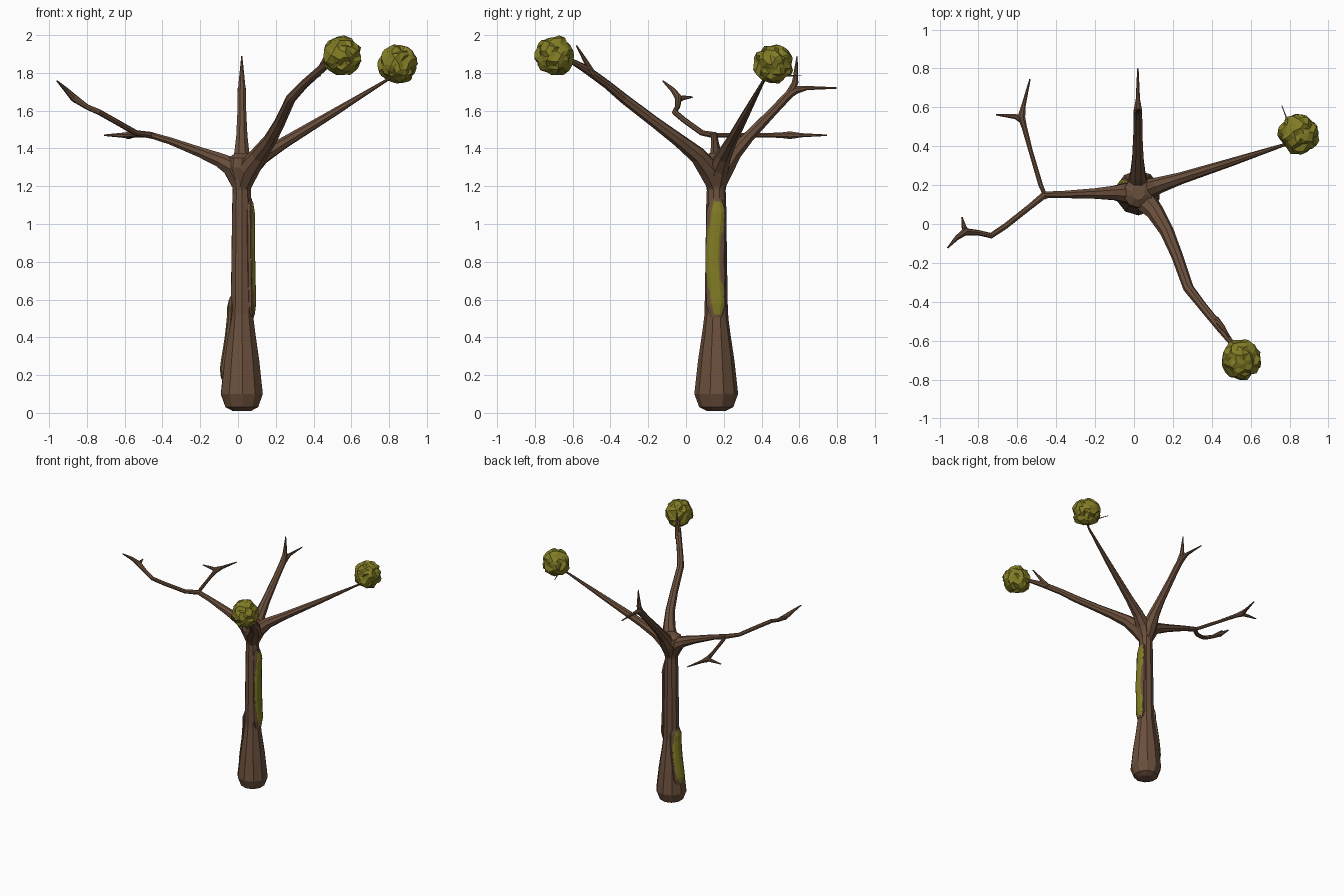
import bpy, bmesh, math, random
from mathutils import Vector

random.seed(4)
CX, CY = 0.02, 0.16  # trunk axis


def material(name, rgb):
    m = bpy.data.materials.new(name)
    m.diffuse_color = (*rgb, 1)
    return m


BARK = material("bark", (0.147, 0.080, 0.046))
MOSS = material("moss", (0.22, 0.20, 0.018))


def make_object(name, bm, mat):
    bmesh.ops.recalc_face_normals(bm, faces=bm.faces)
    me = bpy.data.meshes.new(name)
    bm.to_mesh(me)
    bm.free()
    me.materials.append(mat)
    ob = bpy.data.objects.new(name, me)
    bpy.context.collection.objects.link(ob)
    return ob


def add_tube(bm, pts, sides=8, depth=1.0, side_dir=(1, 0.03, 0)):
    """Tapered tube through (x, y, z, radius) points; depth flattens the section."""
    pos = [Vector(p[:3]) for p in pts]
    n = Vector(side_dir)
    rings = []
    for i, p in enumerate(pos):
        a, b = pos[max(i - 1, 0)], pos[min(i + 1, len(pos) - 1)]
        t = (b - a).normalized()
        if i == 0 and abs(n.normalized().dot(t)) > 0.85:
            n = Vector((0, 1, 0.1))
        n = (n - t * n.dot(t)).normalized()
        m = t.cross(n)
        r = pts[i][3]
        rings.append([bm.verts.new(p + r * (math.cos(w) * n + depth * math.sin(w) * m))
                      for w in (math.tau * (k + 0.5) / sides for k in range(sides))])
    for lo, hi in zip(rings, rings[1:]):
        for k in range(sides):
            j = (k + 1) % sides
            bm.faces.new((lo[k], lo[j], hi[j], hi[k]))
    bm.faces.new(rings[0][::-1])
    bm.faces.new(rings[-1])


def branch(name, *paths, sides=8):
    bm = bmesh.new()
    for p in paths:
        add_tube(bm, p, sides)
    return make_object(name, bm, BARK)


# Trunk: swollen foot, slim stem, flared crotch
PROFILE = [(0.01, 0.05), (0.03, 0.09), (0.10, 0.116), (0.28, 0.096), (0.42, 0.075),
           (0.52, 0.062), (0.75, 0.058), (1.10, 0.053), (1.18, 0.050), (1.24, 0.060),
           (1.30, 0.082), (1.35, 0.075), (1.375, 0.035)]
branch("trunk", [(CX, CY, z, r) for z, r in PROFILE], sides=10)


def trunk_radius(z):
    for (z0, r0), (z1, r1) in zip(PROFILE, PROFILE[1:]):
        if z <= z1:
            return r0 + (r1 - r0) * (z - z0) / (z1 - z0)
    return PROFILE[-1][1]


# Moss strips, each set in a slightly wider bark pad
def strip(name, mat, angle, z0, z1, width, depth, lift, wobble):
    d = Vector((math.cos(angle), math.sin(angle), 0))
    s = Vector((-d.y, d.x, 0))
    pts = []
    steps = 10
    for i in range(steps + 1):
        f = i / steps
        z = z0 + (z1 - z0) * f
        p = Vector((CX, CY, z)) + d * (trunk_radius(z) + lift) + s * wobble * math.cos(f * math.tau)
        pts.append((*p, width * (0.6 if i in (0, steps) else 1)))
    bm = bmesh.new()
    add_tube(bm, pts, 10, depth / width, s)
    make_object(name, bm, mat)


for side, ang, z0, z1, wob in (("right", -0.08, 0.52, 1.12, 0.009),
                               ("left", 2.85, 0.19, 0.60, 0.006)):
    strip(side + "_bark_pad", BARK, ang, z0 - 0.015, z1 + 0.015, 0.052, 0.022, -0.012, 0.003)
    strip(side + "_moss_strip", MOSS, ang, z0, z1, 0.042, 0.021, -0.006, wob)

# Main branches, all starting inside the crotch
ROOT = (CX, CY, 1.19, 0.045)
branch("right_branch",
       [ROOT, (0.06, 0.175, 1.295, 0.055), (0.13, 0.20, 1.36, 0.042), (0.24, 0.235, 1.428, 0.031),
        (0.50, 0.318, 1.585, 0.021), (0.78, 0.41, 1.757, 0.008), (0.85, 0.45, 1.80, 0.005)],
       [(0.80, 0.42, 1.77, 0.006), (0.79, 0.53, 1.785, 0.004), (0.76, 0.61, 1.785, 0.002)])

branch("front_branch",
       [ROOT, (0.055, 0.12, 1.29, 0.060), (0.11, 0.06, 1.365, 0.046), (0.17, -0.04, 1.445, 0.036),
        (0.22, -0.16, 1.535, 0.030), (0.28, -0.33, 1.665, 0.027), (0.35, -0.42, 1.74, 0.023),
        (0.44, -0.53, 1.82, 0.022), (0.50, -0.61, 1.865, 0.014), (0.55, -0.68, 1.89, 0.008)],
       [(0.42, -0.49, 1.79, 0.018), (0.455, -0.53, 1.86, 0.013), (0.49, -0.58, 1.945, 0.004)])

branch("back_branch",
       [ROOT, (CX, 0.20, 1.295, 0.058), (CX, 0.255, 1.375, 0.042), (CX, 0.33, 1.46, 0.032),
        (CX, 0.46, 1.595, 0.025), (CX, 0.55, 1.69, 0.024), (CX, 0.578, 1.75, 0.018),
        (CX, 0.588, 1.89, 0.003)],
       [(CX, 0.54, 1.68, 0.022), (CX, 0.58, 1.71, 0.024), (CX, 0.64, 1.72, 0.012),
        (CX, 0.80, 1.72, 0.004)])

FORK = (-0.46, 0.15, 1.47, 0.018)
branch("left_branch",
       [ROOT, (-0.03, 0.16, 1.305, 0.058), (-0.10, 0.16, 1.34, 0.040), (-0.20, 0.157, 1.38, 0.029),
        (-0.36, 0.152, 1.44, 0.020), FORK, (-0.475, 0.145, 1.472, 0.010)])

branch("left_back_twig",
       [(-0.45, 0.13, 1.47, 0.010), (-0.48, 0.20, 1.47, 0.013), (-0.53, 0.37, 1.47, 0.012),
        (-0.565, 0.50, 1.47, 0.015), (-0.58, 0.55, 1.47, 0.022), (-0.568, 0.61, 1.47, 0.012),
        (-0.535, 0.745, 1.47, 0.004)],
       [(-0.57, 0.53, 1.47, 0.018), (-0.61, 0.553, 1.47, 0.014), (-0.71, 0.562, 1.47, 0.004)])

branch("left_front_twig",
       [FORK, (-0.54, 0.085, 1.482, 0.015), (-0.66, -0.01, 1.55, 0.015), (-0.735, -0.06, 1.592, 0.015),
        (-0.80, -0.045, 1.62, 0.014), (-0.87, -0.04, 1.668, 0.020), (-0.91, -0.07, 1.71, 0.013),
        (-0.958, -0.122, 1.757, 0.004)],
       [(-0.86, -0.045, 1.655, 0.017), (-0.875, -0.015, 1.668, 0.013), (-0.885, 0.035, 1.672, 0.004)])


# Ragged, faceted moss balls at the branch ends
def moss_ball(name, centre):
    bm = bmesh.new()
    bmesh.ops.create_icosphere(bm, subdivisions=3, radius=1)
    for v in bm.verts:
        jitter = Vector([random.uniform(-0.09, 0.09) for _ in range(3)])
        v.co = Vector(centre) + (v.co + jitter).normalized() * random.uniform(0.089, 0.112)
    make_object(name, bm, MOSS)


moss_ball("right_moss_ball", (0.848, 0.462, 1.845))
moss_ball("front_moss_ball", (0.55, -0.695, 1.89))
